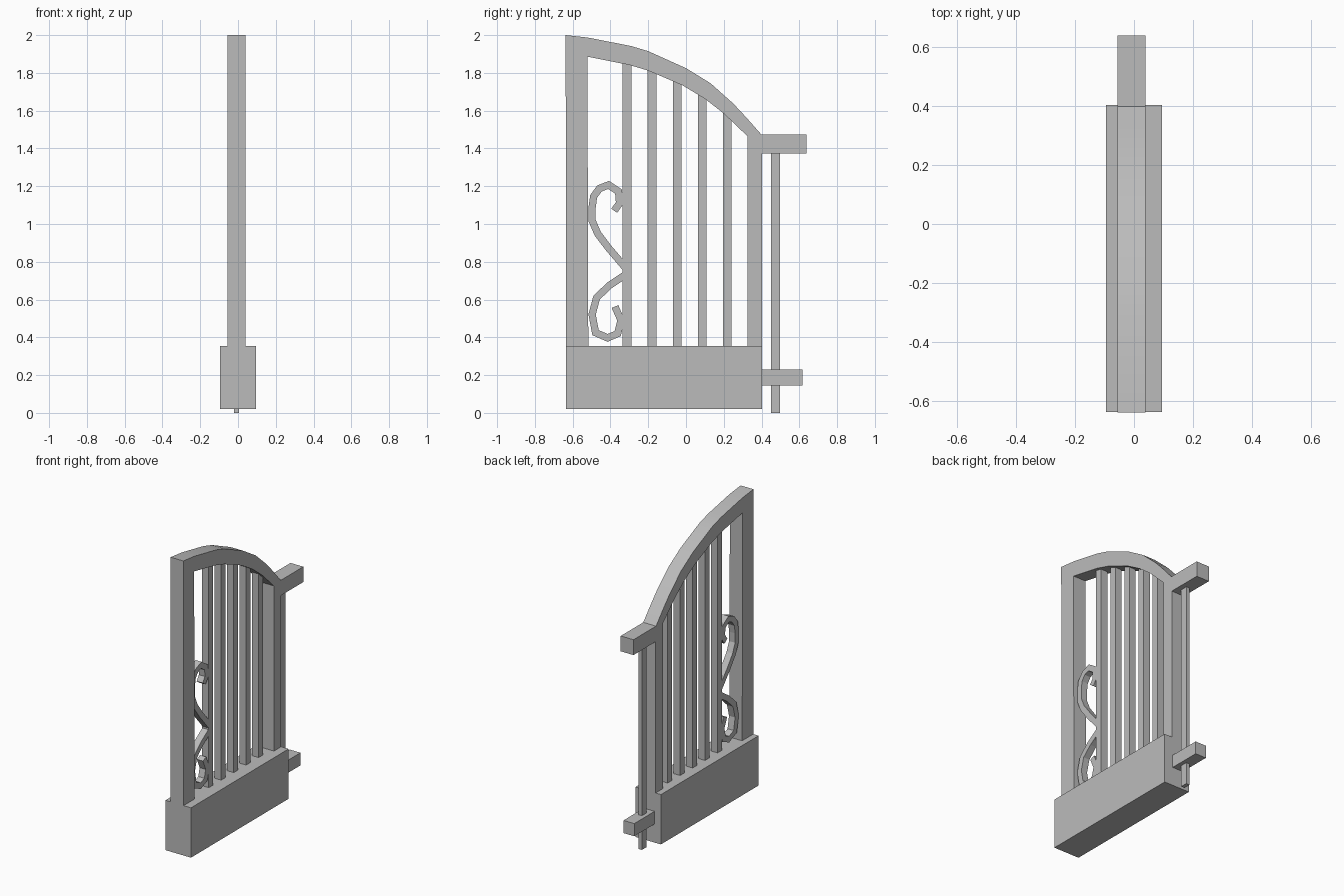
import bpy
import bmesh
from math import radians
from mathutils import Vector

default_cube = bpy.data.objects.get("Cube")
if default_cube:
    bpy.data.objects.remove(default_cube, do_unlink=True)

GREY = (0.5, 0.5, 0.5, 1.0)
grey = bpy.data.materials.new("plain grey")
grey.use_nodes = True
grey.diffuse_color = GREY
grey.node_tree.nodes["Principled BSDF"].inputs["Base Color"].default_value = GREY

MID_X = -0.008  # centre plane of the ironwork


def extrude_profile(name, outline, thickness, mid=MID_X):
    """Extrude a closed (y, z) outline along x."""
    bm = bmesh.new()
    face = bm.faces.new([bm.verts.new((mid - thickness / 2, y, z)) for y, z in outline])
    grown = bmesh.ops.extrude_face_region(bm, geom=[face])
    verts = [v for v in grown["geom"] if isinstance(v, bmesh.types.BMVert)]
    bmesh.ops.translate(bm, verts=verts, vec=(thickness, 0, 0))
    bmesh.ops.recalc_face_normals(bm, faces=bm.faces)
    mesh = bpy.data.meshes.new(name)
    bm.to_mesh(mesh)
    bm.free()
    mesh.materials.append(grey)
    obj = bpy.data.objects.new(name, mesh)
    bpy.context.collection.objects.link(obj)
    return obj


def block(name, y0, y1, z0, z1, thickness, mid=MID_X):
    return extrude_profile(name, [(y0, z0), (y1, z0), (y1, z1), (y0, z1)], thickness, mid)


def ribbon(name, path, width, thickness):
    """Flat strip of even width that follows a (y, z) path with mitred corners."""
    pts = [Vector(p) for p in path]
    left, right = [], []
    for i, p in enumerate(pts):
        before = (p - pts[i - 1]).normalized() if i else (pts[1] - p).normalized()
        after = (pts[i + 1] - p).normalized() if i < len(pts) - 1 else before
        along = (before + after).normalized()
        side = Vector((-along.y, along.x)) * (width / 2 / along.dot(after))
        left.append(p + side)
        right.append(p - side)
    return extrude_profile(name, left + right[::-1], thickness)


# Solid bottom beam
BEAM_TOP = 0.355
block("bottom_beam", -0.635, 0.402, 0.02, BEAM_TOP, 0.19, 0)

# Frame: tall post, arched top rail and short post in one outline
arch_outer = [(-0.637, 2.0), (-0.52, 1.987), (-0.29, 1.942), (-0.2, 1.915), (0.0, 1.825),
              (0.13, 1.745), (0.25, 1.638), (0.32, 1.563), (0.402, 1.47)]
arch_inner = [(0.325, 1.465), (0.2, 1.585), (0.1, 1.663), (-0.02, 1.735),
              (-0.2, 1.812), (-0.3, 1.842), (-0.522, 1.886)]
frame = extrude_profile("frame", arch_outer + [(0.402, 0.3), (0.325, 0.3)] + arch_inner
                        + [(-0.517, 0.3), (-0.635, 0.3)], 0.095)

# Upright bars, cut to the slope of the arch
def arch_height(y):
    for (y1, z1), (y0, z0) in zip(arch_inner, arch_inner[1:]):
        if y0 <= y <= y1:
            return z0 + (z1 - z0) * (y - y0) / (y1 - y0)


for i in range(5):
    y0 = -0.335 + 0.1325 * i
    y1 = y0 + 0.047
    extrude_profile(f"bar_{i + 1}", [(y0, 0.33), (y1, 0.33), (y1, arch_height(y1) + 0.02),
                                     (y0, arch_height(y0) + 0.02)], 0.05)

# Scrollwork beside the tall post
ribbon("upper_scroll", [(-0.38, 1.07), (-0.352, 1.11), (-0.357, 1.172), (-0.41, 1.207),
                        (-0.458, 1.188), (-0.489, 1.146), (-0.497, 1.087), (-0.497, 1.018),
                        (-0.468, 0.95), (-0.41, 0.873), (-0.315, 0.762)], 0.038, 0.045)
ribbon("lower_scroll", [(-0.315, 0.735), (-0.405, 0.675), (-0.473, 0.611), (-0.497, 0.521),
                        (-0.479, 0.425), (-0.415, 0.397), (-0.362, 0.42), (-0.344, 0.49),
                        (-0.376, 0.563)], 0.038, 0.045)

# Hinge brackets and pin
block("upper_bracket", 0.395, 0.637, 1.372, 1.475, 0.095)
block("lower_bracket", 0.395, 0.618, 0.145, 0.23, 0.08)
block("hinge_pin", 0.45, 0.498, 0.0, 1.38, 0.026)

# Smooth only the gentle curve of the arch
bpy.ops.object.select_all(action="DESELECT")
frame.select_set(True)
bpy.context.view_layer.objects.active = frame
bpy.ops.object.shade_smooth_by_angle(angle=radians(25))
